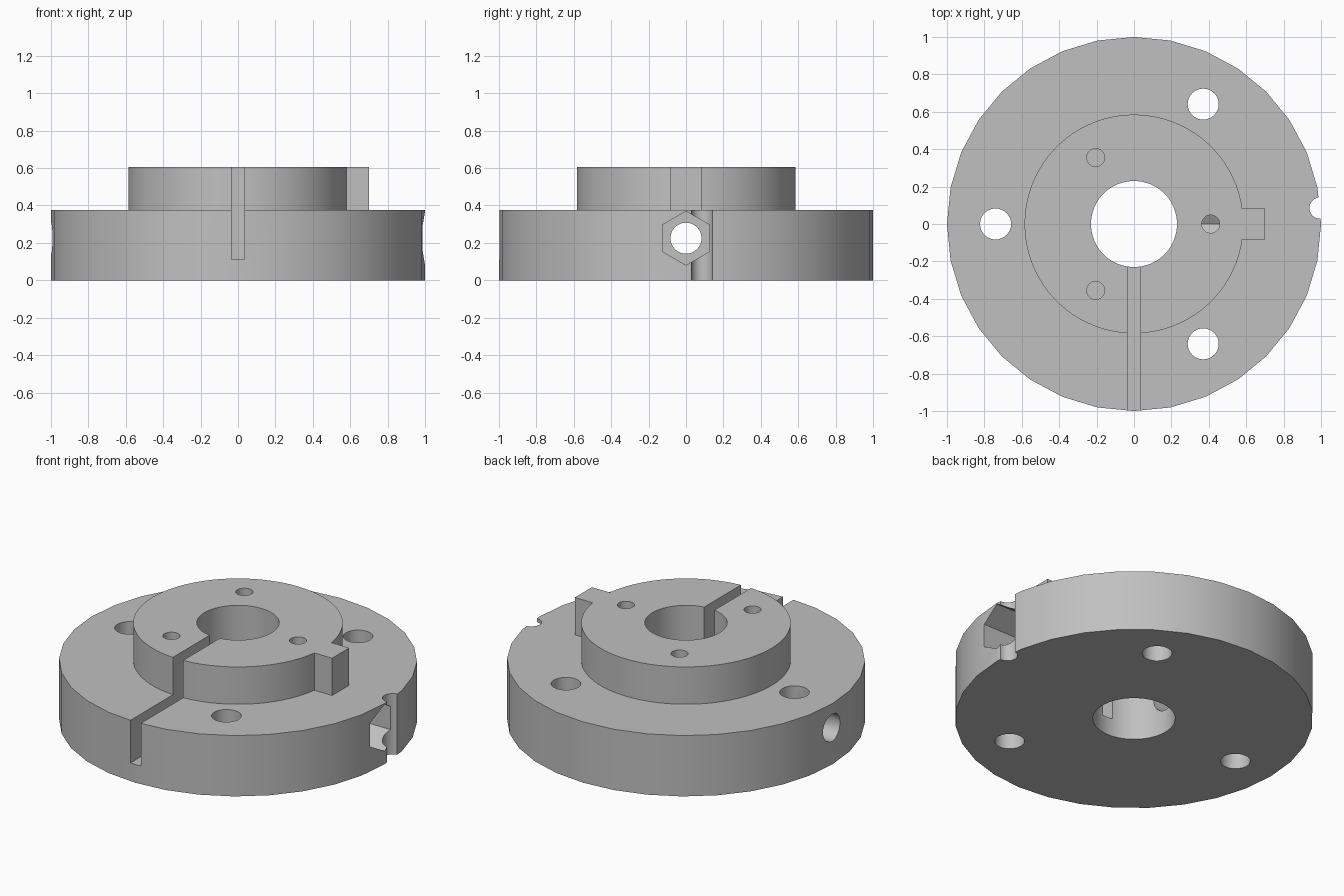
import bpy, bmesh, math
from mathutils import Matrix, Vector

cube = bpy.data.objects.get("Cube")
if cube:
    bpy.data.objects.remove(cube, do_unlink=True)

steel = bpy.data.materials.new("grey_steel")
steel.use_nodes = True
COLOUR = (0.53, 0.53, 0.53, 1)
steel.diffuse_color = COLOUR
steel.node_tree.nodes["Principled BSDF"].inputs["Base Color"].default_value = COLOUR

BASE_TOP, HUB_TOP, BORE_Z = 0.375, 0.605, 0.225


def finish(name, bm):
    mesh = bpy.data.meshes.new(name)
    bm.to_mesh(mesh)
    bm.free()
    mesh.materials.append(steel)
    obj = bpy.data.objects.new(name, mesh)
    bpy.context.collection.objects.link(obj)
    return obj


def rod(name, radius, start, end, sides=32):
    """Prism between two points, along z or along x."""
    start, end = Vector(start), Vector(end)
    turn = Matrix.Identity(4)
    if abs(end.x - start.x) > 0.01:
        turn = Matrix.Rotation(math.pi / 2, 4, 'Y') @ Matrix.Rotation(math.pi / 2, 4, 'Z')
    bm = bmesh.new()
    bmesh.ops.create_cone(bm, cap_ends=True, segments=sides, radius1=radius, radius2=radius,
                          depth=(end - start).length,
                          matrix=Matrix.Translation((start + end) / 2) @ turn)
    return finish(name, bm)


def block(name, low, high):
    low, high = Vector(low), Vector(high)
    bm = bmesh.new()
    bmesh.ops.create_cube(bm, size=1, matrix=Matrix.Translation((low + high) / 2)
                          @ Matrix.Diagonal((high - low).to_4d()))
    return finish(name, bm)


def combine(body, tool, operation):
    mod = body.modifiers.new(tool.name, 'BOOLEAN')
    mod.operation, mod.solver, mod.object = operation, 'EXACT', tool
    bpy.context.view_layer.objects.active = body
    bpy.ops.object.modifier_apply(modifier=mod.name)
    bpy.data.objects.remove(tool, do_unlink=True)


# Flange disc with raised hub and side key
flange = rod("clamp_flange", 1, (0, 0, 0), (0, 0, BASE_TOP))
combine(flange, rod("hub", 0.585, (0, 0, 0.3), (0, 0, HUB_TOP), 96), 'UNION')
combine(flange, block("key", (0.5, -0.083, 0.3), (0.7, 0.083, HUB_TOP)), 'UNION')

# Central bore and the clamping slot at the front
cutters = [rod("centre_bore", 0.23, (0, 0, -0.1), (0, 0, 0.8), 64),
           block("front_slot", (-0.035, -1.1, 0.112), (0.035, -0.1, 0.8))]

# Three mounting holes through the flange, three blind holes in the hub
for i in range(3):
    a = math.radians(60 + 120 * i)
    x, y = 0.74 * math.cos(a), 0.74 * math.sin(a)
    cutters.append(rod("mounting_hole", 0.083, (x, y, -0.1), (x, y, 0.5)))
    a = math.radians(120 * i)
    x, y = 0.41 * math.cos(a), 0.41 * math.sin(a)
    cutters.append(rod("hub_hole", 0.048, (x, y, BORE_Z), (x, y, 0.8)))

# Cross bore, hexagonal nut pocket and rim notch on the left side
cutters += [rod("cross_bore", 0.083, (-1.1, 0, BORE_Z), (1.1, 0, BORE_Z)),
            rod("nut_pocket", 0.144, (0.32, 0, BORE_Z), (1.1, 0, BORE_Z), 6),
            rod("rim_notch", 0.057, (0.995, 0.085, -0.1), (0.995, 0.085, 0.5))]
for cutter in cutters:
    combine(flange, cutter, 'DIFFERENCE')

# Smooth curved walls, sharp rims
bpy.ops.object.select_all(action='DESELECT')
flange.select_set(True)
bpy.context.view_layer.objects.active = flange
bpy.ops.object.shade_smooth_by_angle(angle=math.radians(30))
